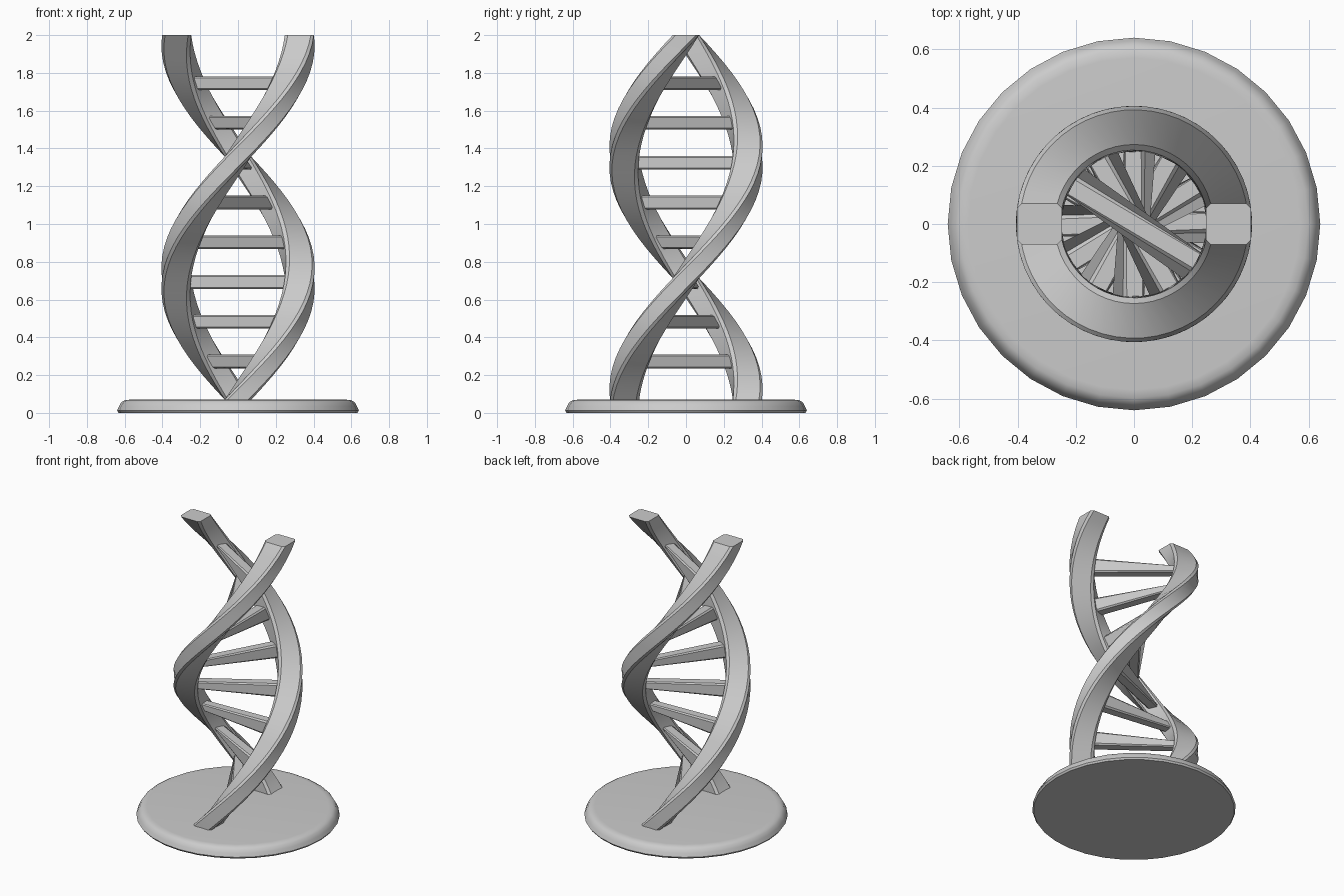
import bpy, bmesh, math

if "Cube" in bpy.data.objects:
    bpy.data.objects.remove(bpy.data.objects["Cube"])

Z0, Z1, TURN = 0.07, 2.0, math.radians(270)


def finish(bm, name, angle=35):
    bmesh.ops.recalc_face_normals(bm, faces=bm.faces)
    me = bpy.data.meshes.new(name)
    bm.to_mesh(me)
    bm.free()
    ob = bpy.data.objects.new(name, me)
    bpy.context.collection.objects.link(ob)
    bpy.ops.object.select_all(action='DESELECT')
    ob.select_set(True)
    bpy.context.view_layer.objects.active = ob
    bpy.ops.object.shade_smooth_by_angle(angle=math.radians(angle))
    return ob


def chamfered(cu, cv, hu, hv, c):
    """Rectangle outline with cut corners."""
    return [(cu + u, cv + v) for u, v in (
        (hu - c, -hv), (hu, -hv + c), (hu, hv - c), (hu - c, hv),
        (-hu + c, hv), (-hu, hv - c), (-hu, -hv + c), (-hu + c, -hv))]


def loft(rings):
    bm = bmesh.new()
    loops = [[bm.verts.new(p) for p in ring] for ring in rings]
    n = len(loops[0])
    for a, b in zip(loops, loops[1:]):
        for i in range(n):
            j = (i + 1) % n
            bm.faces.new((a[i], a[j], b[j], b[i]))
    bm.faces.new(loops[0][::-1])
    bm.faces.new(loops[-1])
    return bm


def twist(bm):
    """Twist about z so that the top end stays on the x axis."""
    for v in bm.verts:
        a = (v.co.z - Z1) / (Z1 - Z0) * TURN
        x, y = v.co.x, v.co.y
        v.co.x = x * math.cos(a) - y * math.sin(a)
        v.co.y = x * math.sin(a) + y * math.cos(a)
    return bm


# Two twisted strands
STEPS = 40
for side, name in ((1, "strand_a"), (-1, "strand_b")):
    section = chamfered(side * 0.325, 0, 0.077, 0.07, 0.016)
    rings = [[(x, y, 0.05 + (Z1 - 0.05) * i / STEPS) for x, y in section]
             for i in range(STEPS + 1)]
    finish(twist(loft(rings)), name)

# Rungs between the strands, twisted along with them
for k in range(8):
    section = chamfered(0, 0.272 + 0.2105 * k, 0.035, 0.036, 0.008)
    rings = [[(x, y, z) for y, z in section] for x in (-0.28, 0.28)]
    finish(twist(loft(rings)), f"rung_{k + 1}")

# Round base with a softened upper rim
profile = [(0.632, 0), (0.64, 0.012), (0.63, 0.035), (0.618, 0.056), (0.598, 0.068), (0.57, 0.07)]
rings = [[(r * math.cos(math.tau * i / 32), r * math.sin(math.tau * i / 32), z)
          for i in range(32)] for r, z in profile]
finish(loft(rings), "base")
